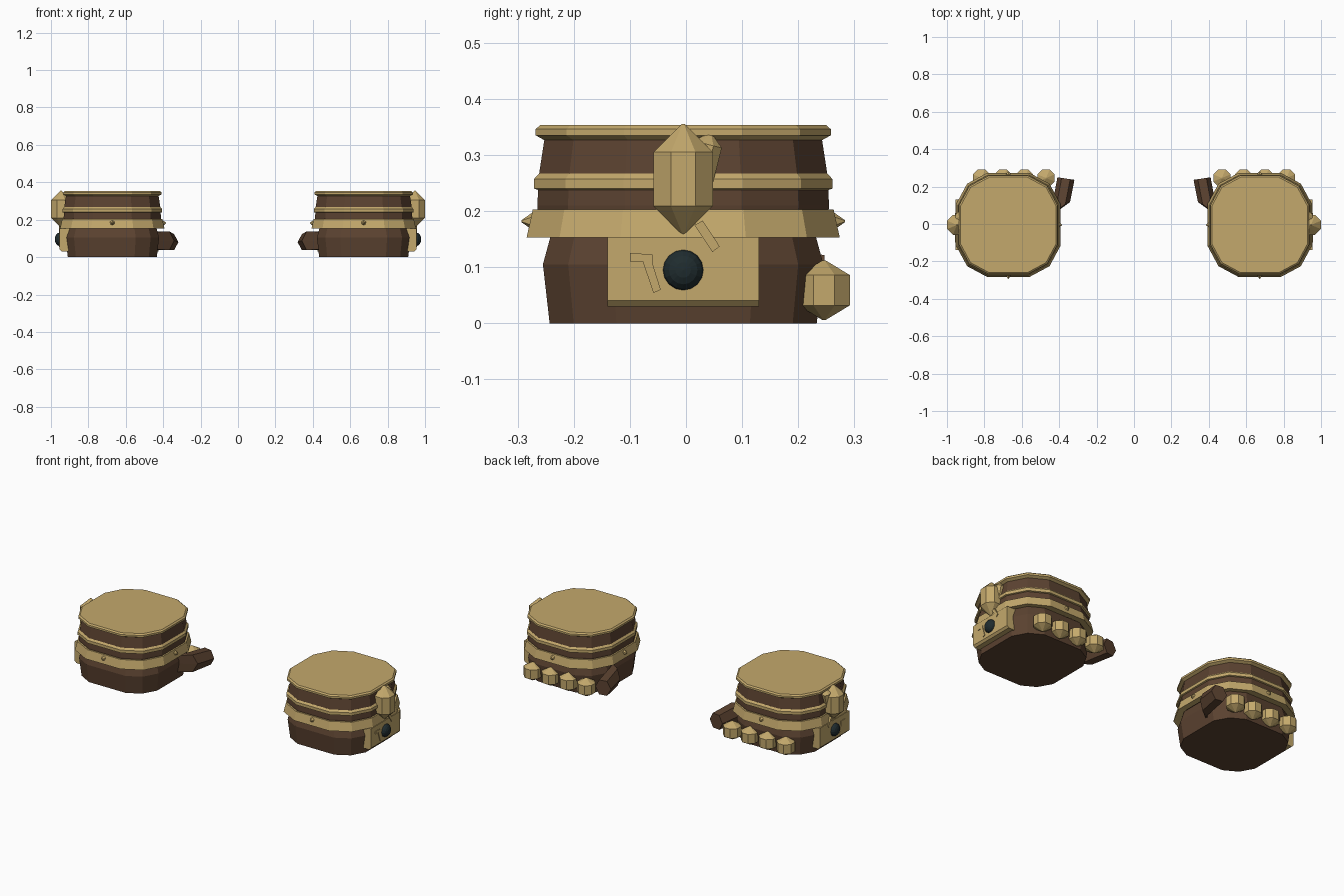
import bpy, bmesh, math
from mathutils import Vector, Matrix

cube = bpy.data.objects.get("Cube")
if cube:
    bpy.data.objects.remove(cube, do_unlink=True)

CX, CY = 0.672, -0.005   # centre of one gauntlet; the other is mirrored


def material(name, rgb):
    m = bpy.data.materials.new(name)
    m.use_nodes = True
    m.diffuse_color = (*rgb, 1)
    m.node_tree.nodes["Principled BSDF"].inputs["Base Color"].default_value = (*rgb, 1)
    return m


GOLD = material("pale gold", (0.55, 0.395, 0.15))
BROWN = material("brown leather", (0.105, 0.055, 0.03))
TEAL = material("dark teal", (0.014, 0.025, 0.028))


def finish(name, bm, mat):
    """Turn a bmesh into an object mirrored across x = 0."""
    bmesh.ops.recalc_face_normals(bm, faces=bm.faces[:])
    mesh = bpy.data.meshes.new(name)
    bm.to_mesh(mesh)
    bm.free()
    mesh.materials.append(mat)
    ob = bpy.data.objects.new(name, mesh)
    bpy.context.collection.objects.link(ob)
    mod = ob.modifiers.new("pair", 'MIRROR')
    mod.use_axis = (True, False, False)
    mod.use_mirror_merge = False
    return ob


def loft(name, rings, mat):
    """Join rings of points into a closed solid."""
    bm = bmesh.new()
    rows = [[bm.verts.new(p) for p in ring] for ring in rings]
    n = len(rows[0])
    for a, b in zip(rows, rows[1:]):
        for i in range(n):
            j = (i + 1) % n
            bm.faces.new((a[i], a[j], b[j], b[i]))
    bm.faces.new(rows[0])
    bm.faces.new(rows[-1])
    return finish(name, bm, mat)


def outline(half, z, flat=0.4, corner=0.79):
    """Twelve-sided rounded square."""
    quarter = [(1, -flat), (1, flat), (corner, corner)]
    pts = []
    for k in range(4):
        c, s = round(math.cos(k * math.pi / 2)), round(math.sin(k * math.pi / 2))
        pts += [(CX + half * (x * c - y * s), CY + half * (x * s + y * c), z)
                for x, y in quarter]
    return pts


def shell(name, profile, mat, **kw):
    return loft(name, [outline(h, z, **kw) for h, z in profile], mat)


def crystal(name, centre, radius, body, tip, mat, tilt=0.0, tip_r=0.003):
    """Eight-sided prism with pointed ends."""
    rot = Matrix.Rotation(tilt, 3, 'X')
    rings = []
    for r, z in ((tip_r, -tip), (radius, -body), (radius, body), (tip_r, tip)):
        ring = []
        for i in range(8):
            a = math.radians(22.5 + 45 * i)
            k = r / math.cos(math.radians(22.5))
            ring.append(Vector(centre) + rot @ Vector((k * math.cos(a), k * math.sin(a), z)))
        rings.append(ring)
    return loft(name, rings, mat)


def slab(name, yz, x0, x1, mat):
    """Side-facing plate cut from a y, z outline."""
    return loft(name, [[(x, y, z) for y, z in yz] for x in (x0, x1)], mat)


# Leather hand and cuff
shell("hand_body", [(0.238, 0), (0.25, 0.105), (0.235, 0.16)], BROWN, flat=0.5, corner=0.82)
shell("cuff_body", [(0.255, 0.16), (0.26, 0.21), (0.257, 0.265), (0.247, 0.33)], BROWN)

# Gold bands and closed rim
shell("flared_band", [(0.24, 0.16), (0.279, 0.153), (0.268, 0.203), (0.25, 0.203)], GOLD)
shell("middle_band", [(0.25, 0.235), (0.266, 0.24), (0.266, 0.257), (0.257, 0.267), (0.25, 0.267)], GOLD)
shell("top_rim", [(0.245, 0.325), (0.263, 0.335), (0.263, 0.346), (0.255, 0.353)], GOLD)

# Bent thumb
path = [((0.47, 0.02, 0.088), (0.7, -0.7), 0.050),
        ((0.392, 0.095, 0.088), (0.9, -0.4), 0.055),
        ((0.364, 0.243, 0.080), (0.98, 0.15), 0.046)]
rings = []
for centre, side, r in path:
    axis = Vector((*side, 0)).normalized()
    rings.append([Vector(centre) + axis * r * math.cos(a) + Vector((0, 0, 1.05 * r * math.sin(a)))
                  for a in [math.radians(60 * i) for i in range(6)]])
loft("thumb", rings, BROWN)

# Knuckle studs along the back
for i in range(4):
    crystal(f"knuckle_stud_{i + 1}", (0.47 + 0.115 * i, 0.246, 0.059), 0.046, 0.027, 0.053, GOLD)

# Outer crystals
crystal("large_crystal", (0.946, CY, 0.257), 0.053, 0.048, 0.098, GOLD)
crystal("small_crystal", (0.928, 0.03, 0.285), 0.026, 0.035, 0.055, GOLD, tilt=-0.25)

# Outer plate with a sloped lower edge
section = [(0.87, 0.03), (0.943, 0.03), (0.954, 0.041), (0.954, 0.154), (0.87, 0.154)]
loft("outer_plate", [[(x, y, z) for x, z in section] for y in (-0.14, 0.13)], GOLD)

# Raised trim on the plate
slab("hooked_trim", [(-0.1, 0.125), (-0.06, 0.123), (-0.06, 0.108), (-0.045, 0.06),
                     (-0.058, 0.054), (-0.077, 0.11), (-0.1, 0.11)], 0.95, 0.958, GOLD)
slab("slanted_trim", [(0.015, 0.175), (0.03, 0.183), (0.06, 0.137), (0.047, 0.127)],
     0.945, 0.958, GOLD)

# Round dark gem in the plate
bm = bmesh.new()
bmesh.ops.create_uvsphere(bm, u_segments=16, v_segments=8, radius=0.036)
bmesh.ops.scale(bm, vec=(1, 1, 0.7), verts=bm.verts)
bmesh.ops.rotate(bm, matrix=Matrix.Rotation(math.pi / 2, 3, 'Y'), verts=bm.verts)
bmesh.ops.translate(bm, vec=(0.954, CY, 0.095), verts=bm.verts)
finish("round_gem", bm, TEAL)

# Small rivets on the flared band
for name, direction in (("front", (0, -1, 0)), ("back", (0, 1, 0)), ("inner", (-1, 0, 0))):
    d = Vector(direction)
    bm = bmesh.new()
    bmesh.ops.create_cone(bm, cap_ends=True, segments=6, radius1=0.016, radius2=0.002, depth=0.02)
    bmesh.ops.transform(bm, matrix=d.to_track_quat('Z', 'Y').to_matrix().to_4x4(), verts=bm.verts)
    bmesh.ops.translate(bm, vec=Vector((CX, CY, 0.182)) + d * 0.278, verts=bm.verts)
    finish(name + "_rivet", bm, GOLD)
